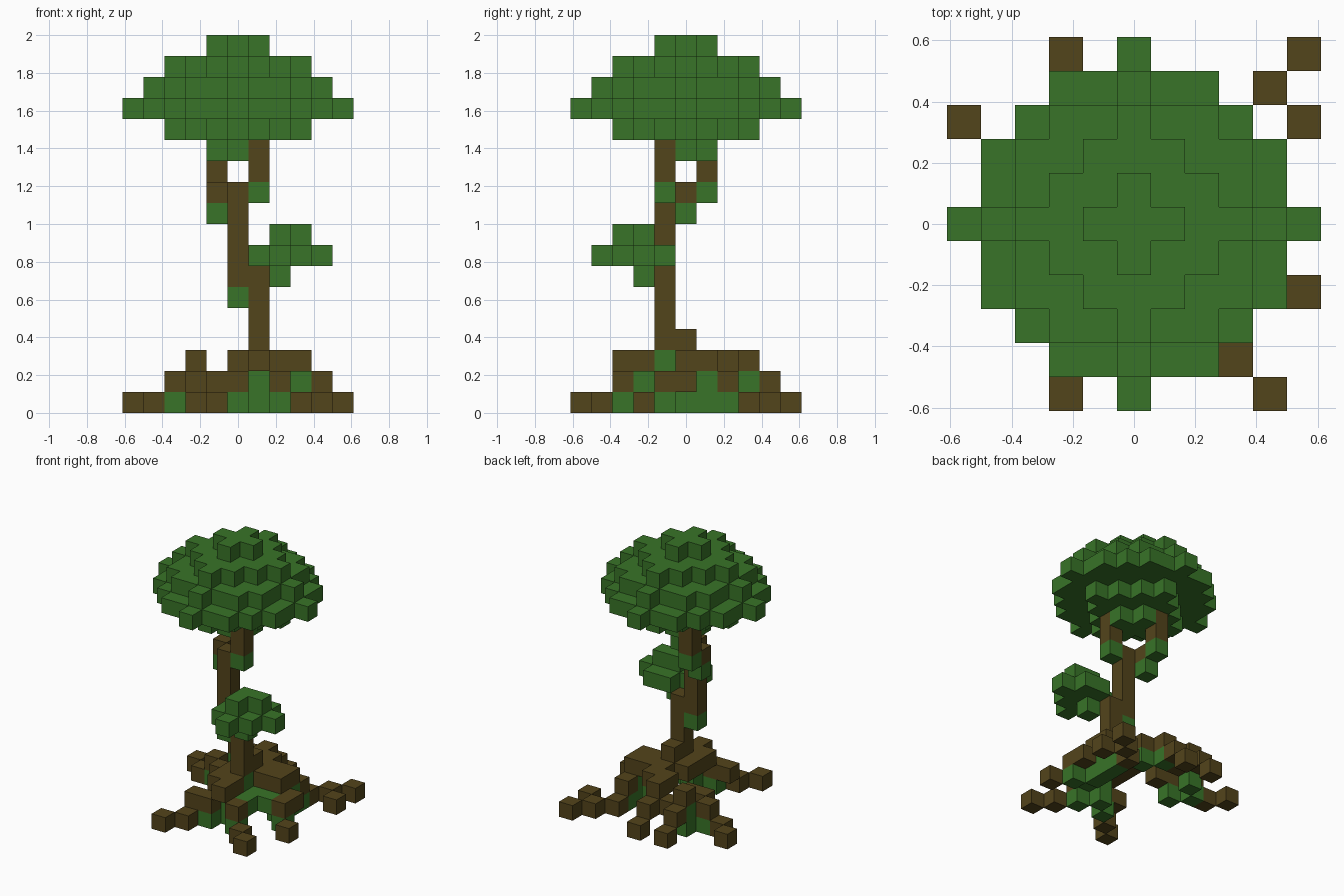
import bpy
import bmesh
from math import radians
from mathutils import Vector

UNIT = 2 / 18  # edge length of one block

default_cube = bpy.data.objects.get("Cube")
if default_cube:
    bpy.data.objects.remove(default_cube, do_unlink=True)


def make_material(name, colour):
    mat = bpy.data.materials.new(name)
    mat.use_nodes = True
    mat.diffuse_color = colour
    mat.node_tree.nodes["Principled BSDF"].inputs["Base Color"].default_value = colour
    return mat


leaf_green = make_material("leaf green", (0.040, 0.174, 0.021, 1))
bark_brown = make_material("bark brown", (0.086, 0.058, 0.011, 1))


def box(low, high):
    """All cells between two corner cells, both included."""
    spans = [range(min(a, b), max(a, b) + 1) for a, b in zip(low, high)]
    return {(x, y, z) for x in spans[0] for y in spans[1] for z in spans[2]}


def build_blocks(name, cells, mat):
    """Make one mesh from the outer skin of a set of block cells."""
    bm = bmesh.new()
    for cell in sorted(cells):
        centre = Vector(cell) + Vector((0, 0, 0.5))
        for axis in range(3):
            for sign in (-1, 1):
                normal = Vector((0, 0, 0))
                normal[axis] = sign
                if tuple(int(c + n) for c, n in zip(cell, normal)) in cells:
                    continue
                u = Vector((0, 0, 0))
                u[(axis + 1) % 3] = 0.5
                v = normal.cross(u)
                middle = centre + normal * 0.5
                corners = (middle - u - v, middle + u - v, middle + u + v, middle - u + v)
                bm.faces.new([bm.verts.new(p * UNIT) for p in corners])
    bmesh.ops.remove_doubles(bm, verts=bm.verts, dist=UNIT / 100)
    bmesh.ops.dissolve_limit(bm, angle_limit=radians(1), verts=bm.verts, edges=bm.edges)
    mesh = bpy.data.meshes.new(name)
    bm.to_mesh(mesh)
    bm.free()
    mesh.materials.append(mat)
    obj = bpy.data.objects.new(name, mesh)
    bpy.context.collection.objects.link(obj)
    return obj


# Trunk with its two upper forks
trunk = (box((1, -1, 3), (1, -1, 6)) | box((0, -1, 6), (0, -1, 10))
         | box((1, -1, 11), (1, -1, 12)) | box((-1, 1, 11), (-1, 1, 12))
         | {(1, 0, 3), (-1, 0, 10)})

# Crown: each layer is a round slab with a single block poking out per side
crown = set()
for layer, area, tip in ((12, 0, 1), (13, 5, 3), (14, 20, 5), (15, 13, 4), (16, 5, 3), (17, 0, 1)):
    for x, y, z in box((-tip, -tip, layer), (tip, tip, layer)):
        if x * x + y * y <= area or (x * y == 0 and abs(x + y) <= tip):
            crown.add((x, y, z))

# Side leaf clump
clump = (box((1, -3, 7), (3, -1, 7)) - {(1, -1, 7)}
         | {(2, -4, 7), (4, -2, 7), (2, -2, 6), (2, -2, 8), (2, -3, 8), (3, -2, 8)})

# Small leaves hanging under the forks
hanging = {(1, -1, 10), (-1, 1, 10), (-1, 0, 9), (0, -1, 5)}

# Roots, each listed from its tip towards the trunk
roots = {
    "front_right_root": [(-2, -5, 0), (-1, -4, 0), (-1, -3, 1), (0, -3, 1), (0, -2, 2)],
    "front_left_root": [(4, -5, 0), (3, -4, 0), (2, -3, 1), (1, -3, 2), (1, -2, 2)],
    "left_root": [(5, -2, 0), (4, -1, 1), (4, 0, 1), (3, 0, 2), (2, 0, 2)],
    "back_left_root": [(5, 5, 0), (4, 4, 0), (5, 3, 0), (3, 3, 0), (3, 2, 1), (3, 1, 2), (2, 1, 2)],
    "back_root": [(0, 5, 0), (0, 4, 1), (0, 3, 2), (1, 2, 2)],
    "back_right_root": [(-2, 5, 0), (-2, 4, 1), (-2, 3, 2), (-1, 3, 1), (0, 2, 2)],
    "right_root": [(-5, 3, 0), (-4, 2, 0), (-3, 2, 1), (-2, 1, 1), (-1, 1, 1)],
}
root_crown = box((0, -1, 2), (0, 0, 2)) | box((1, 0, 2), (1, 1, 2))

# Moss leaves hanging beneath the arched roots
moss = {(0, -3, 0), (2, -3, 0), (1, -2, 0), (1, -2, 1), (2, -2, 1), (1, -1, 2), (2, -1, 1),
        (3, -1, 1), (4, -1, 0), (3, 0, 0), (3, 0, 1), (3, 1, 1), (3, 1, 0), (3, 2, 0),
        (0, 3, 1), (1, 2, 1), (-2, 3, 1), (-2, 3, 0), (-3, 2, 0), (-2, 1, 0)}

build_blocks("trunk", trunk, bark_brown)
build_blocks("root_crown", root_crown, bark_brown)
for root_name, path in roots.items():
    build_blocks(root_name, set(path), bark_brown)
build_blocks("leaf_crown", crown - trunk, leaf_green)
build_blocks("leaf_clump", clump, leaf_green)
build_blocks("hanging_leaves", hanging, leaf_green)
build_blocks("root_moss", moss, leaf_green)
